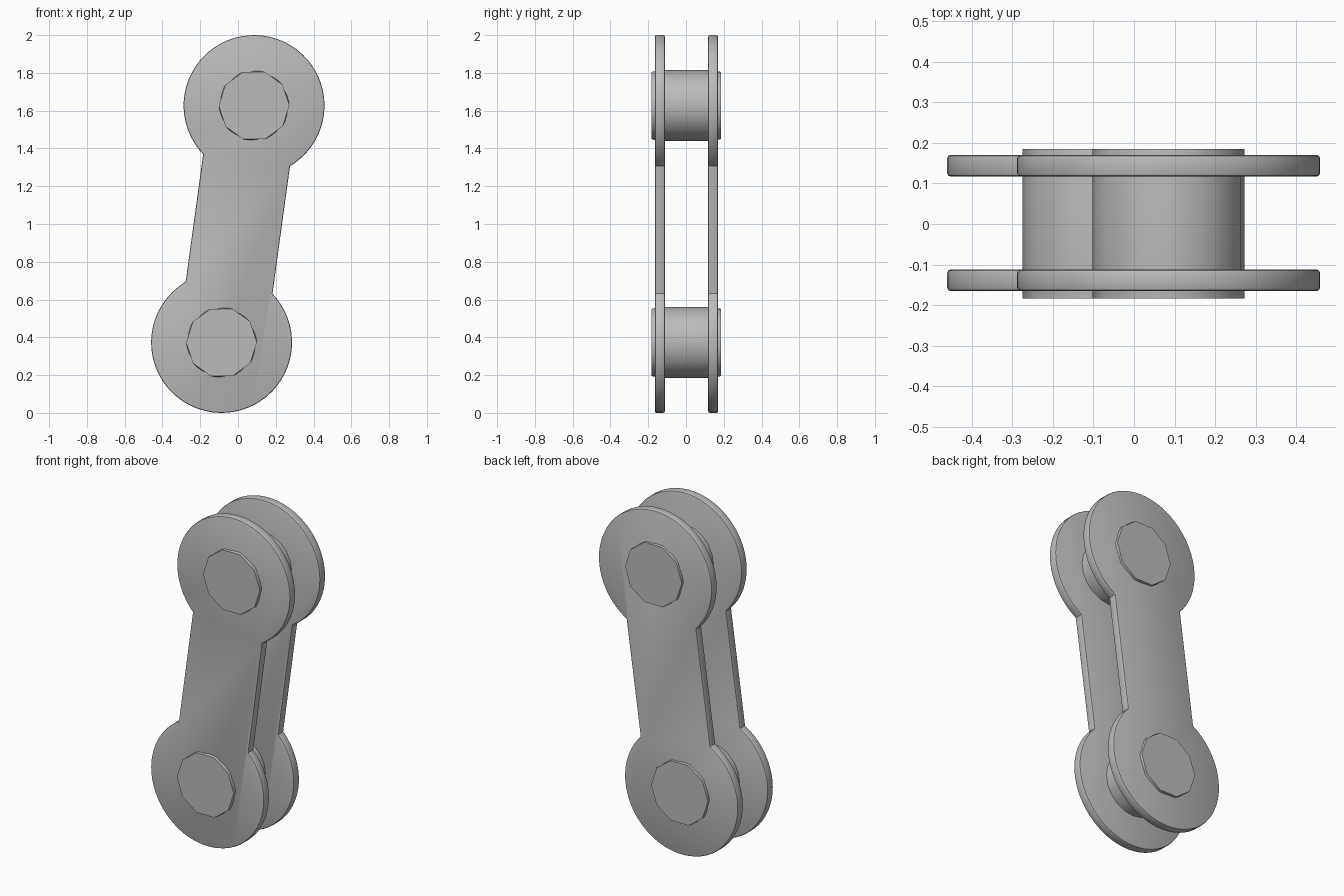
import bpy, bmesh
from math import pi, cos, sin, asin, radians
from mathutils import Vector

cube = bpy.data.objects.get("Cube")
if cube:
    bpy.data.objects.remove(cube, do_unlink=True)

steel = bpy.data.materials.new("grey_steel")
steel.use_nodes = True
steel.diffuse_color = (0.5, 0.5, 0.5, 1)
steel.node_tree.nodes["Principled BSDF"].inputs["Base Color"].default_value = (0.5, 0.5, 0.5, 1)

TOP, BOTTOM = Vector((0.085, 1.627)), Vector((-0.087, 0.373))
EYE_R, NECK_HALF, PIN_R = 0.373, 0.232, 0.187
AXIS = (TOP - BOTTOM).normalized()
SIDE = Vector((AXIS.y, -AXIS.x))


def finish(bm, name):
    bmesh.ops.recalc_face_normals(bm, faces=bm.faces)
    mesh = bpy.data.meshes.new(name)
    bm.to_mesh(mesh)
    bm.free()
    mesh.materials.append(steel)
    obj = bpy.data.objects.new(name, mesh)
    bpy.context.collection.objects.link(obj)
    bpy.ops.object.select_all(action='DESELECT')
    obj.select_set(True)
    bpy.context.view_layer.objects.active = obj
    return obj


def smooth():
    bpy.ops.object.shade_smooth_by_angle(angle=radians(30))


def link_plate(name, y0, y1, steps=48):
    """Two round eyes joined by a straight neck, extruded along y."""
    neck = asin(NECK_HALF / EYE_R)
    outline = []
    for centre, sign in ((TOP, 1), (BOTTOM, -1)):
        for i in range(steps + 1):
            a = -(pi - neck) + 2 * (pi - neck) * i / steps
            outline.append(centre + sign * EYE_R * (AXIS * cos(a) + SIDE * sin(a)))
    bm = bmesh.new()
    face = bm.faces.new([bm.verts.new((p.x, y0, p.y)) for p in outline])
    new = bmesh.ops.extrude_face_region(bm, geom=[face])["geom"]
    bmesh.ops.translate(bm, vec=(0, y1 - y0, 0),
                        verts=[v for v in new if isinstance(v, bmesh.types.BMVert)])
    obj = finish(bm, name)
    # Soften the rims of both flat faces
    bevel = obj.modifiers.new("rim", 'BEVEL')
    bevel.width = 0.008
    bevel.segments = 2
    bevel.limit_method = 'ANGLE'
    bevel.angle_limit = radians(60)
    bpy.ops.object.modifier_apply(modifier="rim")
    smooth()


def pin(name, centre, sides=20):
    """Round barrel whose two ends narrow to coarser polygons."""
    bm = bmesh.new()
    rings = []
    for y, coarse in ((-0.183, True), (-0.14, False), (0.14, False), (0.185, True)):
        ring = []
        for i in range(sides):
            a = 2 * pi * i / sides
            r = PIN_R * (cos(2 * pi / sides) if coarse and i % 2 else 1)
            ring.append(bm.verts.new((centre.x + r * cos(a), y, centre.y + r * sin(a))))
        rings.append(ring)
    for a, b in zip(rings, rings[1:]):
        for i in range(sides):
            j = (i + 1) % sides
            bm.faces.new((a[i], a[j], b[j], b[i]))
    bm.faces.new(rings[0])
    bm.faces.new(rings[-1])
    finish(bm, name)
    smooth()


link_plate("front_link_plate", -0.165, -0.112)
link_plate("back_link_plate", 0.117, 0.17)
pin("upper_pin", TOP)
pin("lower_pin", BOTTOM)
